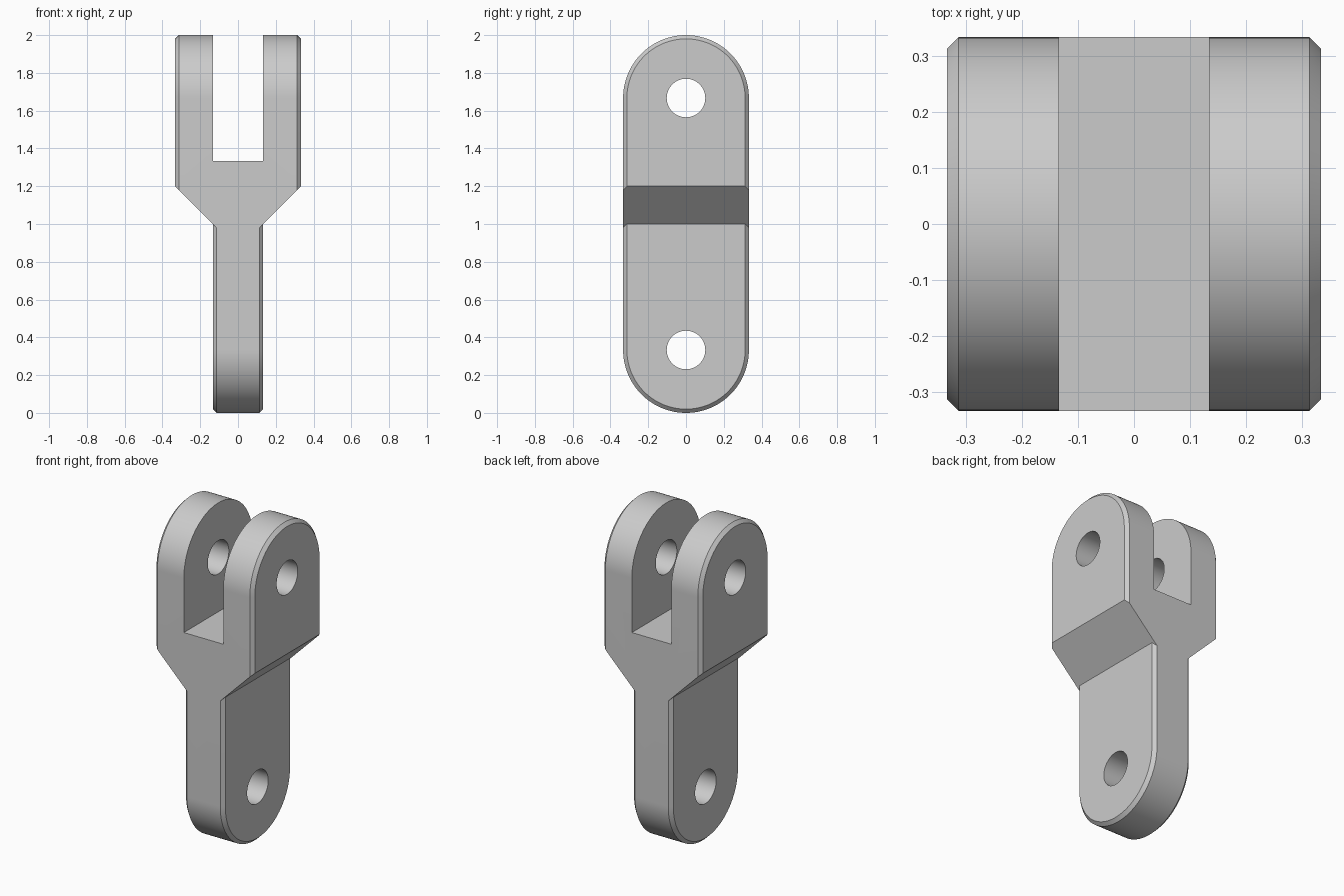
import bpy, bmesh, math
from mathutils import Vector

R = 0.333        # half depth and end radius
C = 0.02         # edge chamfer
HOLE = 0.102     # pin hole radius
ARC = 64         # segments per rounded end
PINS = (R, 2 - R)

cube = bpy.data.objects.get("Cube")
if cube:
    bpy.data.objects.remove(cube, do_unlink=True)

grey = bpy.data.materials.new("light grey metal")
grey.use_nodes = True
colour = (0.6, 0.6, 0.6, 1)
grey.diffuse_color = colour
grey.node_tree.nodes["Principled BSDF"].inputs["Base Color"].default_value = colour


def make_object(name, bm):
    bmesh.ops.recalc_face_normals(bm, faces=bm.faces)
    mesh = bpy.data.meshes.new(name)
    bm.to_mesh(mesh)
    bm.free()
    mesh.materials.append(grey)
    obj = bpy.data.objects.new(name, mesh)
    bpy.context.collection.objects.link(obj)
    return obj


def rounded_bar(half_width, pin_z, direction, flat_z):
    """Plate facing x with one round end, one flat end and chamfered sides."""
    bm = bmesh.new()
    rings = []
    for x, r in ((-half_width, R - C), (-half_width + C, R),
                 (half_width - C, R), (half_width, R - C)):
        points = [(r * math.cos(math.pi * i / ARC),
                   pin_z + direction * r * math.sin(math.pi * i / ARC))
                  for i in range(ARC + 1)]
        points += [(-r, flat_z), (r, flat_z)]
        rings.append([bm.verts.new((x, y, z)) for y, z in points])
    for a, b in zip(rings, rings[1:]):
        for i in range(len(a)):
            j = (i + 1) % len(a)
            bm.faces.new((a[i], a[j], b[j], b[i]))
    bm.faces.new(rings[0])
    bm.faces.new(rings[-1])
    return bm


def combine(target, helper, operation):
    mod = target.modifiers.new(operation, "BOOLEAN")
    mod.operation = operation
    mod.solver = "EXACT"
    mod.object = helper
    bpy.context.view_layer.objects.active = target
    bpy.ops.object.modifier_apply(modifier=mod.name)
    bpy.data.objects.remove(helper, do_unlink=True)


# Wide fork block, cut to a 45 degree wedge underneath
bm = rounded_bar(R, PINS[1], 1, 0.5)
for side in (-1, 1):
    cut = bmesh.ops.bisect_plane(
        bm, geom=bm.verts[:] + bm.edges[:] + bm.faces[:], dist=1e-6,
        plane_co=(side * R, 0, 1.2), plane_no=Vector((side, 0, -1)),
        clear_outer=True)
    edges = [e for e in cut["geom_cut"] if isinstance(e, bmesh.types.BMEdge)]
    bmesh.ops.contextual_create(bm, geom=edges)
clevis = make_object("clevis_link", bm)

# Narrow lower tongue
tongue = make_object("tongue", rounded_bar(0.133, PINS[0], -1, 1.1))
combine(clevis, tongue, "UNION")

# Slot between the fork arms
bm = bmesh.new()
bmesh.ops.create_cube(bm, size=1)
bmesh.ops.scale(bm, vec=(0.267, 1, 1), verts=bm.verts)
bmesh.ops.translate(bm, vec=(0, 0, 1.333 + 0.5), verts=bm.verts)
combine(clevis, make_object("slot_cutter", bm), "DIFFERENCE")

# Pin holes
for z in PINS:
    bpy.ops.mesh.primitive_cylinder_add(
        vertices=ARC, radius=HOLE, depth=1, location=(0, 0, z),
        rotation=(0, math.pi / 2, 0))
    cutter = bpy.context.object
    cutter.data.materials.append(grey)
    combine(clevis, cutter, "DIFFERENCE")

# Smooth curves, crisp edges
bpy.ops.object.select_all(action="DESELECT")
clevis.select_set(True)
bpy.context.view_layer.objects.active = clevis
bpy.ops.object.shade_smooth_by_angle(angle=math.radians(30))
